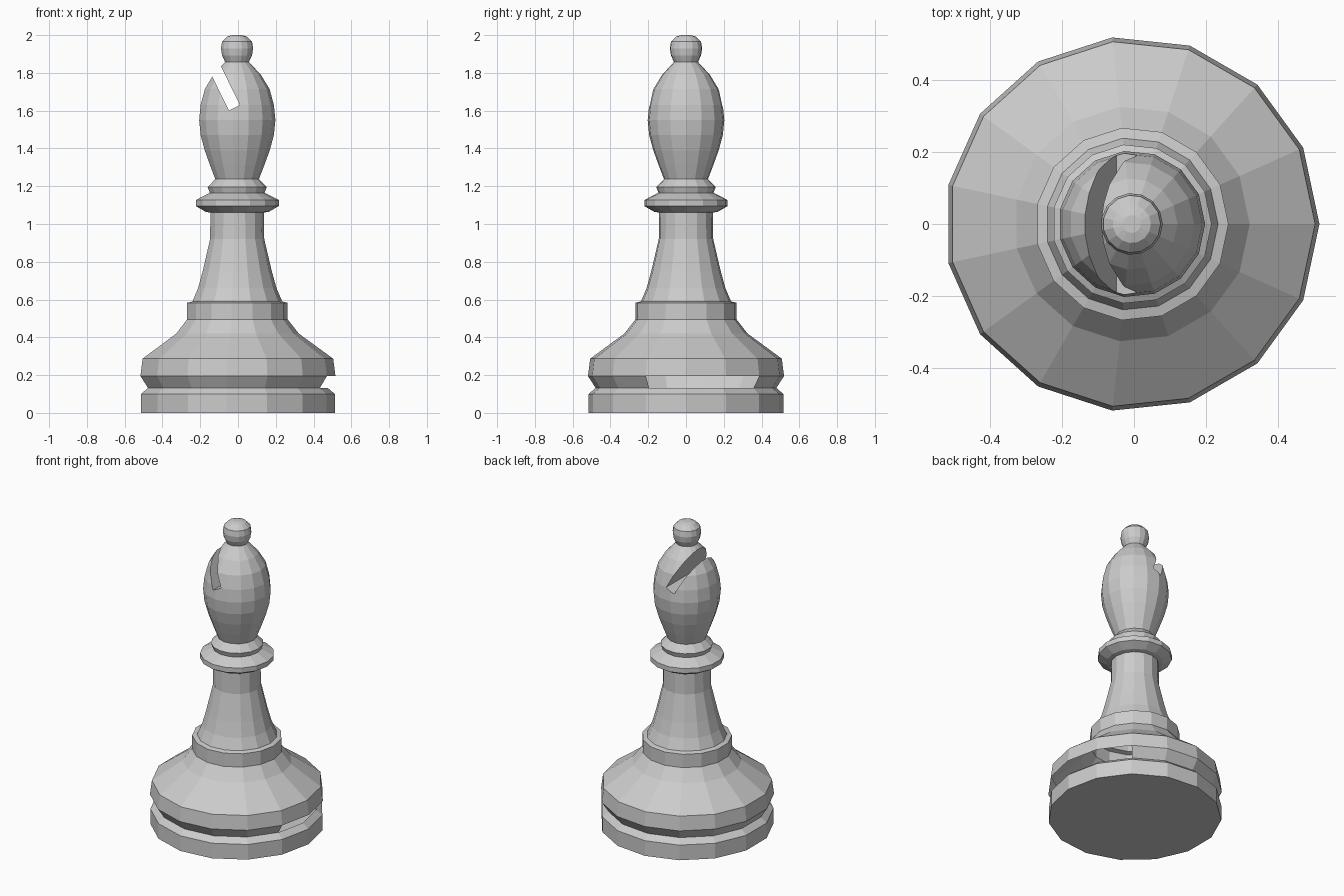
import bpy
import bmesh
from math import cos, sin, pi, atan2
from mathutils import Vector

SIDES = 15
AXIS_X = -0.006  # centres the odd-sided outline on x = 0

if "Cube" in bpy.data.objects:
    bpy.data.objects.remove(bpy.data.objects["Cube"])

grey = bpy.data.materials.new("light grey")
grey.use_nodes = True
colour = (0.6, 0.6, 0.6, 1)
grey.diffuse_color = colour
grey.node_tree.nodes["Principled BSDF"].inputs["Base Color"].default_value = colour


def lathe(name, profile, cap_bottom=False, cap_top=False, open_band=None):
    """Turn (radius, height) points; open_band = (band, sides left out)."""
    bm = bmesh.new()
    rings = [[bm.verts.new((AXIS_X + r * cos(2 * pi * i / SIDES),
                            r * sin(2 * pi * i / SIDES), z))
              for i in range(SIDES)] for r, z in profile]
    for band, (low, high) in enumerate(zip(rings, rings[1:])):
        for i in range(SIDES):
            if open_band and band == open_band[0] and i in open_band[1]:
                continue
            j = (i + 1) % SIDES
            bm.faces.new((low[i], low[j], high[j], high[i]))
    if cap_bottom:
        bm.faces.new(rings[0][::-1])
    if cap_top:
        bm.faces.new(rings[-1])
    mesh = bpy.data.meshes.new(name)
    bm.to_mesh(mesh)
    bm.free()
    mesh.materials.append(grey)
    obj = bpy.data.objects.new(name, mesh)
    bpy.context.collection.objects.link(obj)
    return obj


# Wide foot, with three panels of the groove left open on the +x side
lathe("base", [(0.519, 0), (0.519, 0.1), (0.481, 0.132), (0.522, 0.195),
               (0.51, 0.287), (0.328, 0.42), (0.269, 0.495), (0.269, 0.583),
               (0.24, 0.59)],
      cap_bottom=True, open_band=(2, (SIDES - 1, 0, 1)))

# Tapering stem
lathe("stem", [(0.24, 0.59), (0.21, 0.66), (0.185, 0.75), (0.145, 0.92),
               (0.143, 1.06)])

# Double collar
lathe("collar", [(0.143, 1.06), (0.17, 1.065), (0.222, 1.095), (0.222, 1.127),
                 (0.147, 1.165), (0.158, 1.195), (0.117, 1.238)])

# Teardrop head
head = lathe("head", [(0.117, 1.238), (0.145, 1.31), (0.174, 1.39),
                      (0.196, 1.47), (0.204, 1.55), (0.196, 1.63),
                      (0.173, 1.715), (0.127, 1.79), (0.064, 1.858)],
             cap_bottom=True, cap_top=True)

# Slanted slot cut through the head
slot_end = Vector((-0.019, 0, 1.615))
slot_dir = Vector((-0.44, 0, 0.9)).normalized()
length, width = 0.5, 0.065
bpy.ops.mesh.primitive_cube_add(size=1, location=slot_end + slot_dir * length / 2)
cutter = bpy.context.object
cutter.name = "slot_cutter"
cutter.scale = (width, 1, length)
cutter.rotation_euler.y = atan2(slot_dir.x, slot_dir.z)
cutter.data.materials.append(grey)
cutter.hide_render = True
cut = head.modifiers.new("slot", "BOOLEAN")
cut.operation = "DIFFERENCE"
cut.solver = "EXACT"
cut.object = cutter
bpy.context.view_layer.objects.active = head
bpy.ops.object.modifier_apply(modifier=cut.name)
bpy.data.objects.remove(cutter)

# Small ball on top
lathe("finial", [(0.064, 1.858), (0.08, 1.892), (0.086, 1.93), (0.08, 1.966),
                 (0.053, 1.992), (0.025, 2.0)], cap_top=True)
